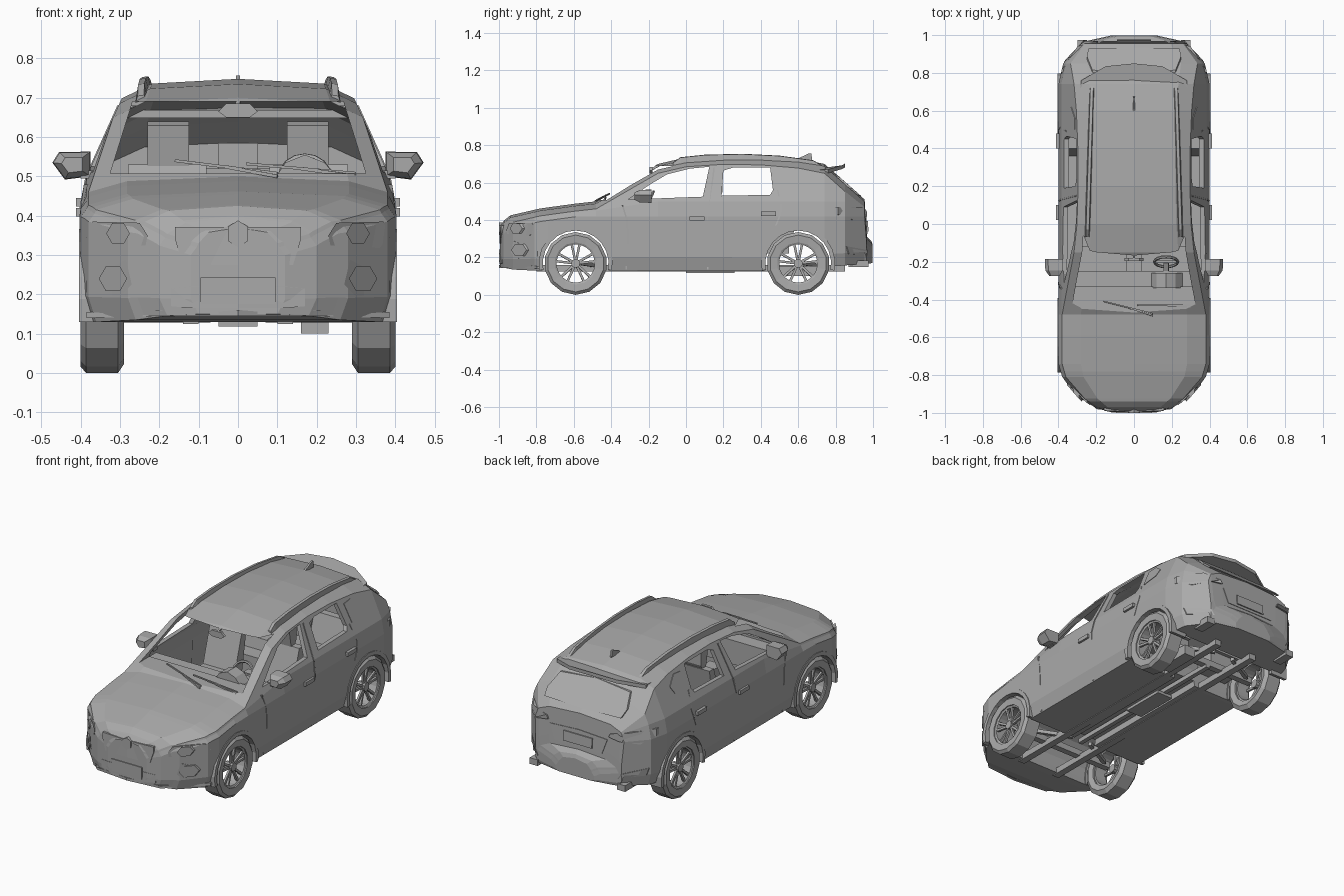
import bpy, bmesh
from math import sin, cos, pi, radians
from mathutils import Vector

if "Cube" in bpy.data.objects:
    bpy.data.objects.remove(bpy.data.objects["Cube"])

paint = bpy.data.materials.new("plain_grey")
paint.use_nodes = True
paint.diffuse_color = (0.4, 0.4, 0.4, 1)
paint.node_tree.nodes["Principled BSDF"].inputs["Base Color"].default_value = paint.diffuse_color

# Key points along the length: half width, centre height, underside height
WIDTH = [(-.995, .12), (-.975, .2), (-.925, .28), (-.81, .38), (-.74, .4),
         (.74, .4), (.85, .375), (.965, .27), (.998, .12)]
TOP = [(-.995, .37), (-.97, .4), (-.94, .425), (-.78, .462), (-.59, .488), (-.48, .5),
       (-.15, .7), (0, .735), (.2, .748), (.4, .745), (.6, .728), (.74, .7), (.78, .665),
       (.955, .51), (.968, .31), (.99, .29), (.998, .27)]
BOTTOM = [(-.995, .15), (-.9, .13), (.45, .128), (.76, .15), (.998, .17)]
FLOOR = [(.36, .19), (.4, .38)]
AXLES = (-.59, .6)
AXLE_Z = .168


def at(table, t):
    """Linear interpolation in a table of pairs."""
    if t <= table[0][0]:
        return table[0][1]
    for (a, p), (b, q) in zip(table, table[1:]):
        if t <= b:
            return p + (q - p) * (t - a) / max(b - a, 1e-6)
    return table[-1][1]


def loft(name, rings, closed=False, pair=False):
    """Skin a row of equal rings; cap the ends unless closed."""
    bm = bmesh.new()
    rows = [[bm.verts.new(p) for p in ring] for ring in rings]
    n = len(rows[0])
    for a, b in list(zip(rows, rows[1:])) + ([(rows[-1], rows[0])] if closed else []):
        for i in range(n):
            bm.faces.new((a[i], a[(i + 1) % n], b[(i + 1) % n], b[i]))
    if not closed:
        bm.faces.new(rows[0])
        bm.faces.new(rows[-1])
    bmesh.ops.recalc_face_normals(bm, faces=bm.faces)
    mesh = bpy.data.meshes.new(name)
    bm.to_mesh(mesh)
    bm.free()
    mesh.materials.append(paint)
    ob = bpy.data.objects.new(name, mesh)
    bpy.context.collection.objects.link(ob)
    if pair:
        ob.modifiers.new("both_sides", "MIRROR").use_clip = False
    return ob


def prism(name, pts, axis, a, b, pair=False):
    """Extrude a flat outline along x, y or z."""
    def put(u, v, t):
        return {"x": (t, u, v), "y": (u, t, v), "z": (u, v, t)}[axis]
    return loft(name, [[put(u, v, t) for u, v in pts] for t in (a, b)], pair=pair)


def box(name, lo, hi, pair=False):
    pts = [(lo[0], lo[1]), (hi[0], lo[1]), (hi[0], hi[1]), (lo[0], hi[1])]
    return prism(name, pts, "z", lo[2], hi[2], pair)


def bar(name, p, q, r, pair=False):
    """Square bar between two points."""
    p, q = Vector(p), Vector(q)
    u = (q - p).orthogonal().normalized() * r
    v = (q - p).cross(u).normalized() * r
    return loft(name, [[e + u, e + v, e - u, e - v] for e in (p, q)], pair=pair)


def arc(cy, cz, r, n, start=0, stop=360):
    whole = stop - start == 360
    angles = [radians(start + (stop - start) * i / (n if whole else n - 1)) for i in range(n)]
    return [(cy + r * cos(a), cz + r * sin(a)) for a in angles]


def lathe(name, profile, cy, n):
    """Turn a closed (radius, x) profile about an axle."""
    spokes = [2 * pi * (i + .5) / n for i in range(n)]
    rings = [[(x, cy + r * cos(a), AXLE_Z + r * sin(a)) for r, x in profile] for a in spokes]
    return loft(name, rings, closed=True, pair=True)


def half_section(y, inset=0, floor=None):
    w, top = at(WIDTH, y) - inset, at(TOP, y) - inset
    bot = at(BOTTOM, y) if floor is None else floor
    belt = min(.5, top - .05)
    edge = max(belt + .01, top - .05)
    mid = min(.42, belt - .02)
    xe = w - .015 - .45 * (edge - belt)
    return [(0, bot), (w - .02, bot), (w, bot + .25 * (mid - bot)), (w, mid),
            (w - .015, belt), (xe, edge), (.74 * xe, top - .012), (0, top)]


def ring(y, *args):
    half = half_section(y, *args)
    return [(x, y, z) for x, z in half] + [(-x, y, z) for x, z in half[-2:0:-1]]


# Places on the skin, from flat coordinates and a stand-off
def on_front(x, z, out):
    scan = (-.995 + i * .002 for i in range(300))
    return x, next(y for y in scan if at(WIDTH, y) >= x and at(TOP, y) >= z) - out, z


def on_back(x, z, out):
    scan = (.998 - i * .002 for i in range(300))
    return x, next(y for y in scan if at(WIDTH, y) >= x and at(TOP, y) >= z) + out, z


def on_side(y, z, out):
    return at([(h, x) for x, h in half_section(y)[1:6]], z) + out, y, z


def panel(name, pts, place, out=.006):
    return loft(name, [[place(u, v, d) for u, v in pts] for d in (-.012, out)], pair=True)


def seam(name, path):
    """Thin door gap following the body side."""
    pts = [(y - .004, z) for y, z in path] + [(y + .004, z) for y, z in reversed(path)]
    panel(name, pts, on_side, .003)


# Body shell with cabin, window, wheel and tunnel openings
ys = sorted({y for y, _ in WIDTH + TOP})
body = loft("body_shell", [ring(y) for y in ys])
cabin_ys = sorted({-.33, .36, .4, .84} | {y for y in ys if -.33 < y < .84})
cutters = [loft("cabin_cutter", [ring(y, .025, at(FLOOR, y)) for y in cabin_ys]),
           prism("windscreen_cutter", [(-.325, .507), (.325, .507), (.268, .69), (-.268, .69)], "y", -.6, .06),
           prism("front_window_cutter", [(-.31, .51), (-.19, .592), (-.1, .645), (.02, .675),
                                         (.125, .685), (.09, .525)], "x", -.6, .6),
           prism("rear_window_cutter", [(.19, .53), (.2, .665), (.25, .68), (.45, .68),
                                        (.465, .56), (.45, .535)], "x", -.6, .6),
           box("tunnel_cutter", (-.07, -.5, .05), (.07, .5, .165))]
cutters += [prism("wheel_cutter", arc(y, AXLE_Z, .182, 20), "x", -.6, .6) for y in AXLES]
bpy.context.view_layer.objects.active = body
for c in cutters:
    c.hide_render = True
    cut = body.modifiers.new("cut", "BOOLEAN")
    cut.operation, cut.solver, cut.object = "DIFFERENCE", "EXACT", c
    bpy.ops.object.modifier_apply(modifier=cut.name)
    bpy.data.objects.remove(c)

# Wheels, arches and axles
for y, end in zip(AXLES, ("front", "rear")):
    lathe(end + "_tyre", [(.113, .3), (.145, .29), (.168, .305), (.168, .386), (.152, .4), (.113, .396)], y, 14)
    lathe(end + "_rim", [(.116, .31), (.116, .392), (.102, .385), (.102, .31)], y, 28)
    prism(end + "_hub", arc(y, AXLE_Z, .024, 10), "x", .34, .388, True)
    for i in range(10):
        a = 2 * pi * (i // 2) / 5 + (.2 if i % 2 else -.2) + pi / 2
        tip = (.378, y + .106 * cos(a), AXLE_Z + .106 * sin(a))
        bar(end + "_spoke", (.372, y + .015 * cos(a), AXLE_Z + .015 * sin(a)), tip, .009, True)
    trim = arc(y, AXLE_Z, .198, 13, -11, 191) + arc(y, AXLE_Z, .176, 13, -11, 191)[::-1]
    prism(end + "_arch_trim", trim, "x", .3, .404, True)
    box(end + "_axle", (-.31, y - .018, .15), (.31, y + .018, .185))
    bar(end + "_suspension_arm", (.06, y + .15, .15), (.27, y + .02, .17), .014, True)

# Underside
bar("exhaust_pipe", (0, -.45, .145), (0, .62, .145), .018)
box("tunnel_brace", (-.05, 0, .118), (.05, .26, .135))
box("exhaust_box", (.16, .49, .1), (.23, .7, .155))
box("chassis_rail", (.1, -.8, .125), (.14, .85, .16), True)
box("exhaust_tip", (.25, .87, .15), (.3, .975, .185), True)

# Front face
panel("grille", [(0, .275), (.14, .275), (.16, .34), (.16, .372), (0, .372)], on_front, .003)
prism("grille_boss", [(0, .32), (.026, .336), (.026, .372), (0, .388), (-.026, .372), (-.026, .336)], "y", -1, -.96)
panel("lower_grille", [(0, .165), (.12, .165), (.17, .17), (.17, .215), (.12, .22), (0, .22)], on_front, .002)
panel("front_plate", [(0, .175), (.095, .175), (.095, .243), (0, .243)], on_front, .005)
panel("headlight", [(.235, .325), (.36, .318), (.385, .345), (.37, .385), (.25, .382), (.23, .35)], on_front, .004)
panel("fog_light_surround", [(.27, .225), (.3, .195), (.385, .205), (.385, .235), (.285, .288)], on_front, .004)
for name, x, z, r in (("headlight_lens", .305, .355, .03), ("fog_light", .318, .24, .036)):
    panel(name, arc(x, z, r, 6), on_front, .014)
panel("front_lip", [(0, .145), (.2, .145), (.385, .14), (.385, .155), (.2, .16), (0, .16)], on_front, .005)

# Back face
panel("rear_glass", [(0, .53), (.24, .535), (.25, .57), (.22, .635), (0, .65)], on_back, .003)
panel("tail_light", [(.19, .43), (.26, .42), (.34, .4), (.385, .43), (.385, .47), (.3, .47), (.2, .45)], on_back, .008)
panel("tailgate_recess", [(0, .325), (.15, .325), (.18, .41), (0, .42)], on_back, .004)
panel("rear_plate", [(0, .34), (.09, .34), (.09, .395), (0, .395)], on_back, .01)
panel("bumper_reflector", [(.25, .21), (.36, .22), (.37, .26), (.27, .24)], on_back, .006)
spoiler = prism("spoiler", [(-.29, .66), (.29, .66), (.28, .76), (.15, .835), (0, .85),
                            (-.15, .835), (-.28, .76)], "z", .682, .702)
for v in spoiler.data.vertices:
    v.co.z -= .4 * v.co.x ** 2

# Sides
seam("front_door_seam", [(-.34, .48), (-.315, .4), (-.31, .3), (-.32, .135)])
seam("centre_door_seam", [(.15, .68), (.13, .5), (.12, .42), (.115, .135)])
seam("rear_door_seam", [(.49, .56), (.51, .47), (.5, .42), (.48, .37)])
panel("quarter_window", [(.51, .56), (.5, .66), (.56, .665), (.62, .62), (.6, .58)], on_side, .003)
for y, z in ((.06, .41), (.44, .435)):
    box("door_handle", (.38, y - .04, z - .012), (.412, y + .04, z + .01), True)
housing = [(.375, .5), (.44, .492), (.472, .535), (.455, .562), (.375, .563)]
cx, cz = .42, .53
loft("door_mirror", [[(cx + (x - cx) * s, y, cz + (z - cz) * s) for x, z in housing]
                     for y, s in ((-.275, .55), (-.245, .95), (-.185, 1))], pair=True)
box("mirror_stalk", (.355, -.25, .495), (.4, -.21, .515), True)

# Roof rails and fin
rail = []
for y, h in ((-.07, .004), (-.03, .024), (.1, .024), (.3, .024), (.5, .024), (.68, .024), (.75, .004)):
    x, z = .247 - .03 * (y + .07), at(TOP, y) - .022
    rail.append([(x + .014, y, z - .01), (x + .008, y, z + h + .004), (x - .008, y, z + h + .006), (x - .014, y, z)])
loft("roof_rail", rail, pair=True)
prism("roof_fin", [(.58, .72), (.655, .756), (.67, .756), (.675, .72)], "x", -.005, .005)

# Wipers
for a, b in (((.1, -.475, .508), (-.16, -.41, .54)), ((.3, -.43, .508), (.02, -.43, .532))):
    bar("wiper_blade", a, b, .005)
    bar("wiper_arm", (a[0], a[1] - .01, .5), Vector(a).lerp(Vector(b), .5), .006)

# Cabin
box("dashboard", (-.34, -.36, .36), (.34, -.25, .495))
prism("instrument_hood", [(.09, .49), (.12, .535), (.17, .555), (.22, .535), (.26, .49)], "y", -.34, -.26)
box("centre_console", (-.04, -.27, .19), (.04, .15, .33))
for end, y in (("front", .1), ("rear", .52)):
    prism(end + "_seat_back", [(y - .02, .3), (y + .05, .53), (y + .09, .53), (y + .05, .3)], "x", .08, .28, True)
    box(end + "_seat_cushion", (.08, y - .22, .22), (.28, y + .03, .32), True)
prism("front_headrest", [(.13, .63), (.16, .64), (.195, .63), (.195, .55), (.18, .52), (.15, .52)], "x", .125, .23, True)
box("rear_headrest", (-.05, .58, .52), (.05, .62, .585))
box("rear_seat_middle", (-.08, .54, .38), (.08, .6, .52))
prism("cabin_mirror", [(-.05, .665), (-.03, .65), (.03, .65), (.05, .665), (.03, .685), (-.03, .685)], "y", -.195, -.18)
bar("cabin_mirror_stem", (0, -.185, .67), (0, -.14, .695), .008)
bpy.ops.mesh.primitive_torus_add(major_segments=16, minor_segments=6, major_radius=.062, minor_radius=.008,
                                 location=(.17, -.2, .495), rotation=(radians(65), 0, 0))
bpy.context.object.name = "steering_wheel"
bpy.context.object.data.materials.append(paint)
bar("steering_column", (.17, -.2, .495), (.17, -.3, .45), .02)
bar("steering_spoke", (.11, -.2, .495), (.23, -.2, .495), .008)
